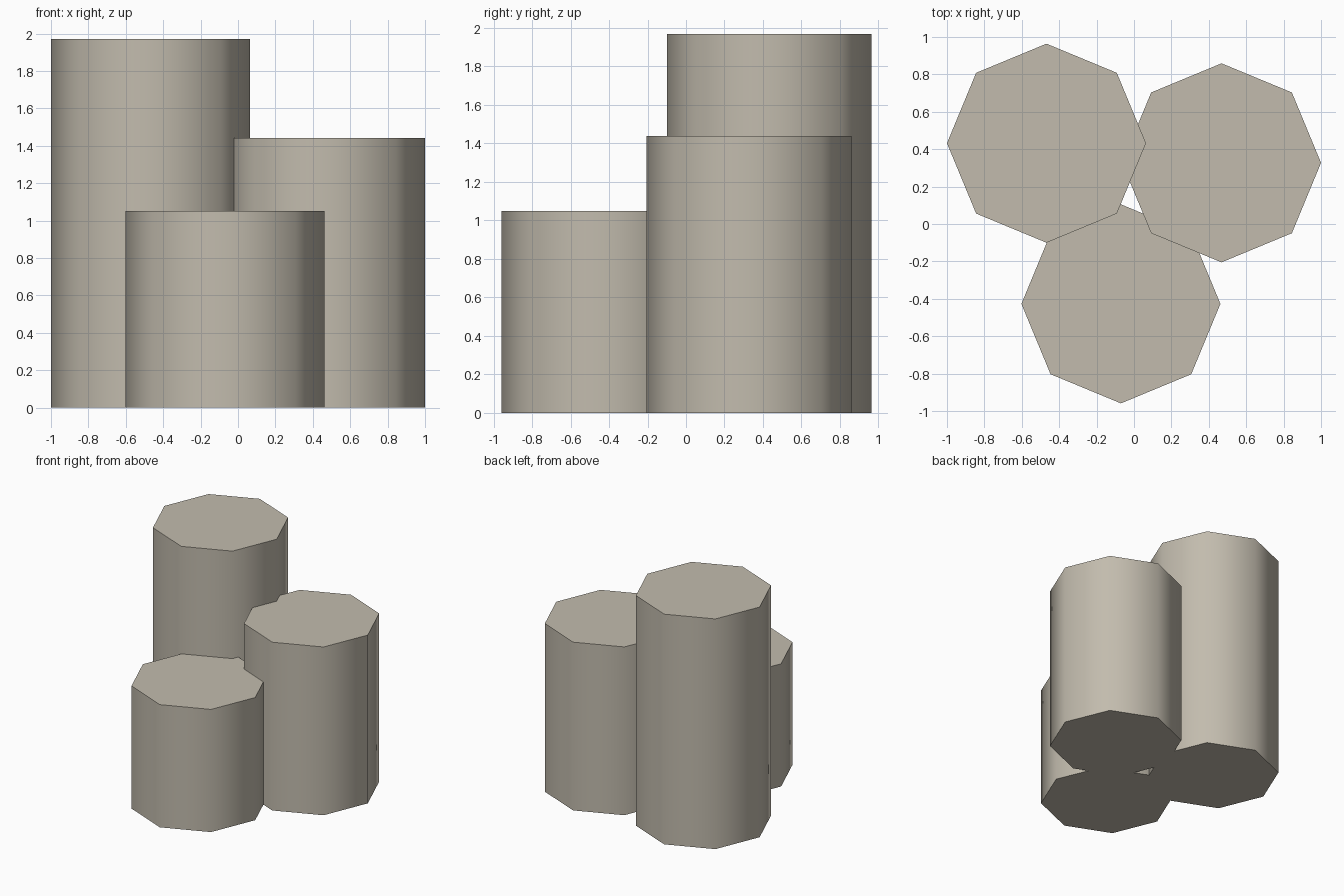
import bpy
import math

cube = bpy.data.objects.get("Cube")
if cube:
    bpy.data.objects.remove(cube, do_unlink=True)

# Pale grey-beige stone
stone = bpy.data.materials.new("pale_stone")
stone.use_nodes = True
colour = (0.54, 0.50, 0.42, 1.0)
stone.diffuse_color = colour
stone.node_tree.nodes["Principled BSDF"].inputs["Base Color"].default_value = colour

RADIUS = 0.532


def column(name, x, y, height):
    """Eight-sided column standing on the ground, smooth sides and flat caps."""
    bpy.ops.mesh.primitive_cylinder_add(
        vertices=8, radius=RADIUS, depth=height, location=(x, y, height / 2))
    obj = bpy.context.object
    obj.name = name
    obj.data.materials.append(stone)
    bpy.ops.object.shade_smooth_by_angle(angle=math.radians(60))
    return obj


# Three columns of stepped height, slightly overlapping
column("tall_column", -0.468, 0.432, 1.97)
column("middle_column", 0.468, 0.327, 1.44)
column("short_column", -0.07, -0.427, 1.05)
